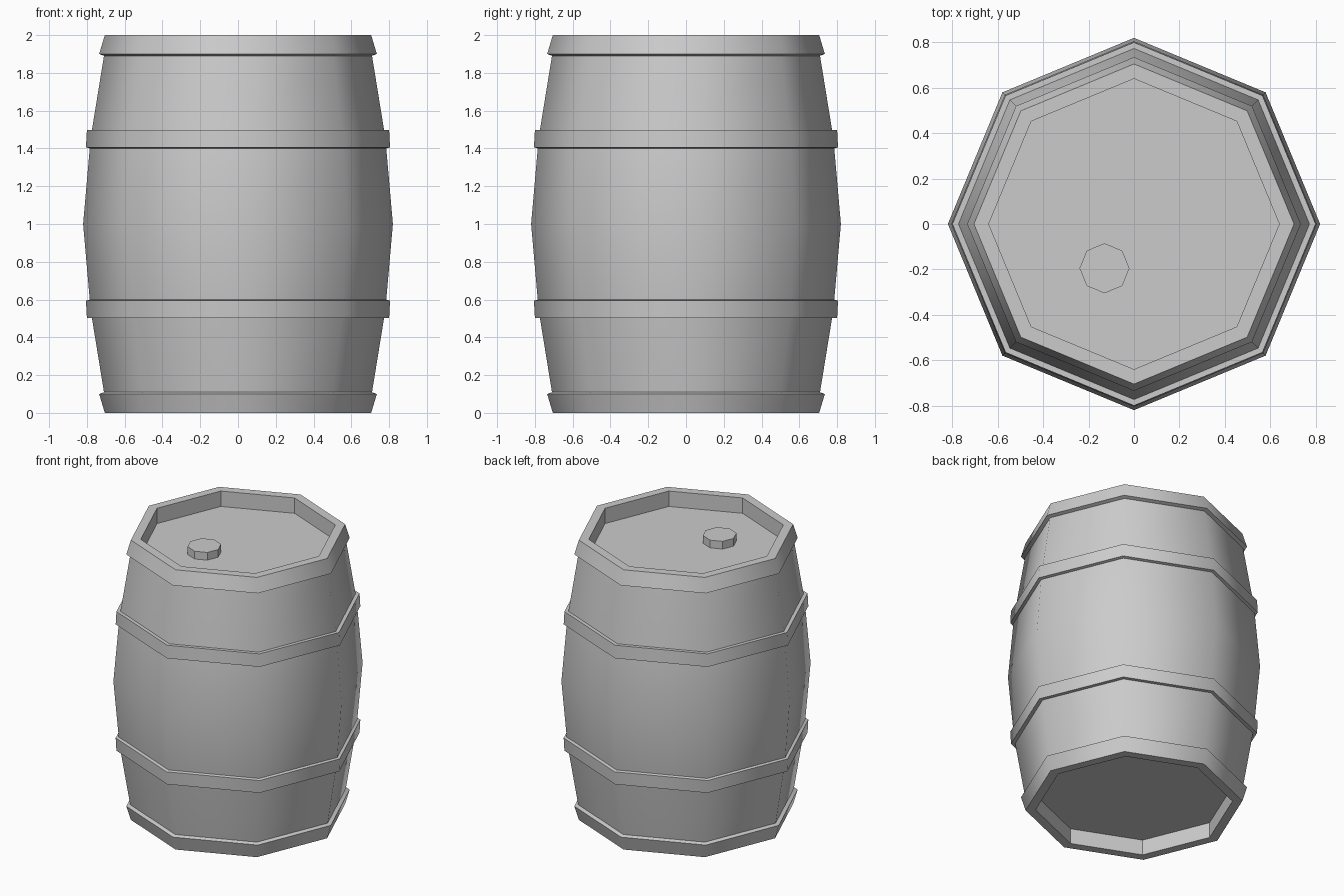
import bpy, bmesh, math

cube = bpy.data.objects.get("Cube")
if cube:
    bpy.data.objects.remove(cube, do_unlink=True)

SIDES = 8
MID = 1.0  # height of the barrel's plane of symmetry

grey = bpy.data.materials.new("plain_grey")
grey.use_nodes = True
colour = (0.6, 0.6, 0.6, 1)
grey.diffuse_color = colour
grey.node_tree.nodes["Principled BSDF"].inputs["Base Color"].default_value = colour


def lathe(name, profile, smooth=True, cap=False, mirror=False, centre=(0, 0)):
    """Turn (radius, height) points, listed upward on the outside, about z."""
    bm = bmesh.new()
    rings = []
    for r, z in profile:
        angles = [math.tau * i / SIDES for i in range(SIDES)]
        rings.append([bm.verts.new((r * math.cos(a), r * math.sin(a), z - MID))
                      for a in angles])
    for low, high in zip(rings, rings[1:]):
        for i in range(SIDES):
            j = (i + 1) % SIDES
            bm.faces.new((low[i], low[j], high[j], high[i]))
    if cap:
        bm.faces.new(rings[-1])
    mesh = bpy.data.meshes.new(name)
    bm.to_mesh(mesh)
    bm.free()
    mesh.materials.append(grey)
    ob = bpy.data.objects.new(name, mesh)
    ob.location = (*centre, MID)
    bpy.context.collection.objects.link(ob)
    if smooth:
        bpy.ops.object.select_all(action='DESELECT')
        ob.select_set(True)
        bpy.context.view_layer.objects.active = ob
        bpy.ops.object.shade_smooth_by_angle(angle=math.radians(50))
    if mirror:
        mod = ob.modifiers.new("other_end", 'MIRROR')
        mod.use_axis = (False, False, True)
        mod.use_clip = False
        mod.use_mirror_merge = False
    return ob


# Bulging wooden wall
upper = [(0.785, 1.4), (0.773, 1.5), (0.708, 1.9)]
lower = [(r, 2 * MID - z) for r, z in reversed(upper)]
lathe("staves", lower + [(0.82, MID)] + upper)

# Hoops around the wall
lathe("hoops", [(0.783, 1.4), (0.805, 1.406), (0.80, 1.497), (0.77, 1.497)],
      mirror=True)

# Flared rims at both ends
lathe("end_rims", [(0.708, 1.89), (0.735, 1.9), (0.705, 2.0), (0.64, 2.0)],
      mirror=True)

# Recessed heads at both ends
lathe("barrel_heads", [(0.64, 2.0), (0.64, 1.89)],
      smooth=False, cap=True, mirror=True)

# Plug on the upper head
lathe("bung", [(0.11, 1.88), (0.11, 1.945)],
      smooth=False, cap=True, centre=(-0.13, -0.195))
